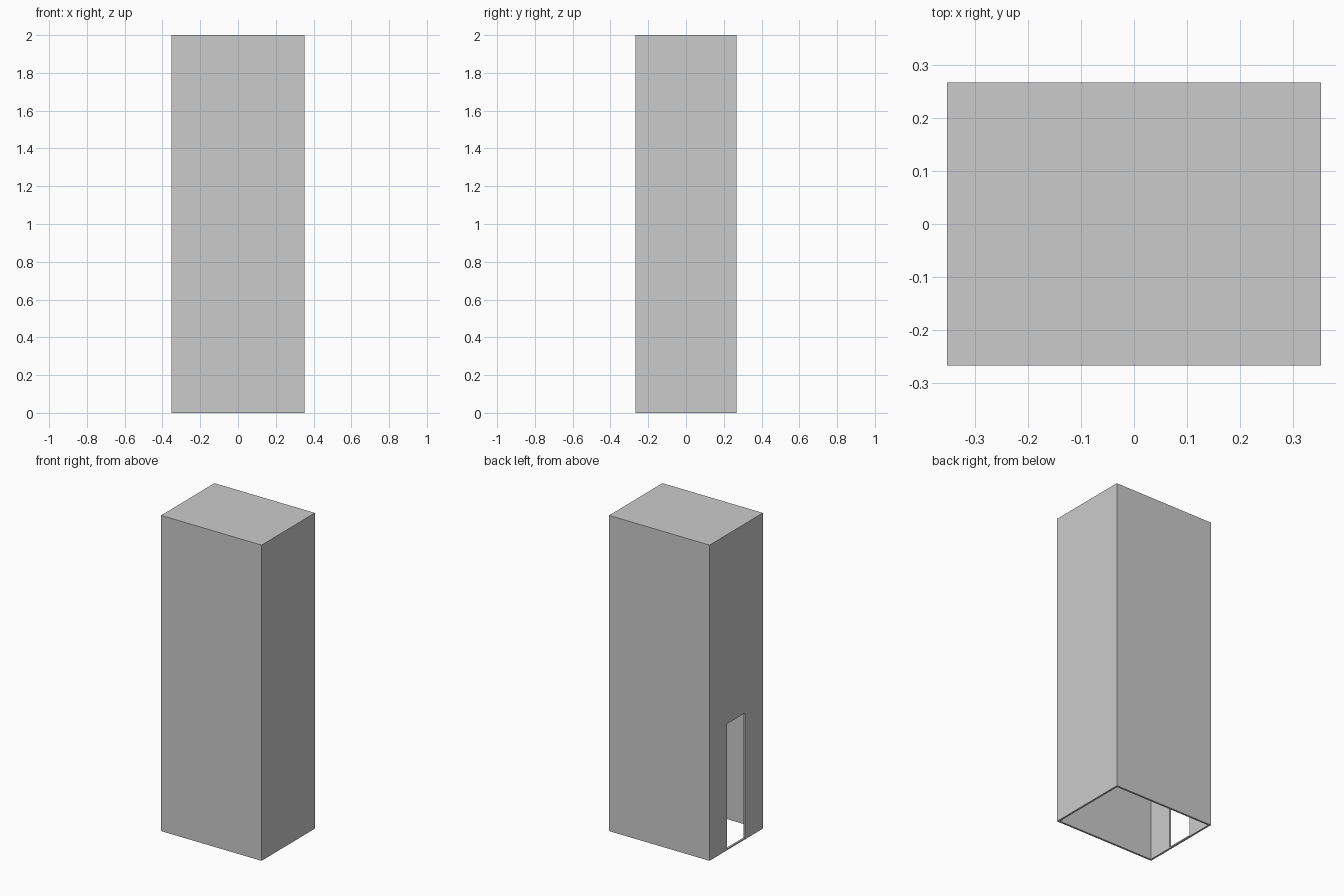
import bpy, bmesh

if "Cube" in bpy.data.objects:
    bpy.data.objects.remove(bpy.data.objects["Cube"])

W, D, H = 0.704, 0.534, 2.0       # outer size
T = 0.012                         # wall thickness
DOOR_W, DOOR_TOP, SILL = 0.18, 0.80, 0.008


def box(name, lo, hi):
    bm = bmesh.new()
    bmesh.ops.create_cube(bm, size=1)
    for v in bm.verts:
        v.co = [lo[i] + (v.co[i] + 0.5) * (hi[i] - lo[i]) for i in range(3)]
    me = bpy.data.meshes.new(name)
    bm.to_mesh(me)
    bm.free()
    ob = bpy.data.objects.new(name, me)
    bpy.context.collection.objects.link(ob)
    return ob


# Outer cabinet shell
shell = box("tower_shell", (-W/2, -D/2, 0), (W/2, D/2, H))

# Cutters: hollow interior open at the bottom, doorway in the left wall
cutters = [
    box("interior_cutter", (-W/2 + T, -D/2 + T, -0.1), (W/2 - T, D/2 - T, H - T)),
    box("doorway_cutter", (-W/2 - 0.1, -DOOR_W/2, SILL), (-W/2 + 0.1, DOOR_W/2, DOOR_TOP)),
]
for c in cutters:
    c.hide_render = True
    c.hide_viewport = True
    c.display_type = 'WIRE'
    m = shell.modifiers.new(c.name, 'BOOLEAN')
    m.operation = 'DIFFERENCE'
    m.solver = 'EXACT'
    m.object = c
